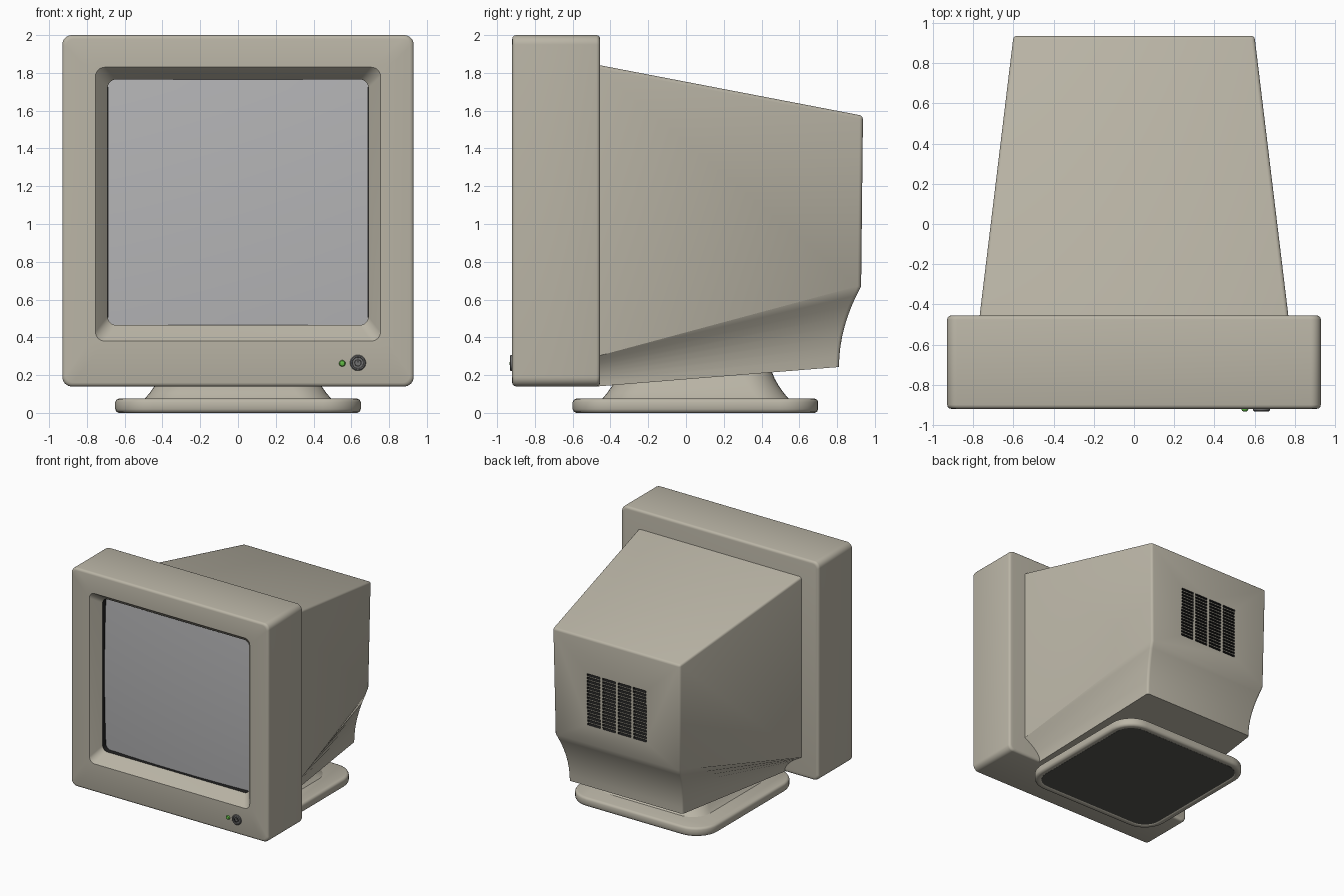
import bpy, bmesh, math
from mathutils import Matrix

if "Cube" in bpy.data.objects:
    bpy.data.objects.remove(bpy.data.objects["Cube"])


def material(name, rgb):
    m = bpy.data.materials.new(name)
    m.diffuse_color = (*rgb, 1)
    m.use_nodes = True
    m.node_tree.nodes["Principled BSDF"].inputs["Base Color"].default_value = m.diffuse_color
    return m


BEIGE = material("beige", (0.49, 0.46, 0.38))
DARK = material("dark", (0.015, 0.015, 0.015))
PAD = material("pad_grey", (0.09, 0.09, 0.08))
GLASS = material("screen_grey", (0.46, 0.46, 0.47))
METAL = material("button_grey", (0.16, 0.16, 0.16))
GREEN = material("led_green", (0.12, 0.5, 0.06))


def finish(bm, name, mat, angle=35):
    bmesh.ops.recalc_face_normals(bm, faces=bm.faces)
    me = bpy.data.meshes.new(name)
    bm.to_mesh(me)
    bm.free()
    ob = bpy.data.objects.new(name, me)
    bpy.context.collection.objects.link(ob)
    me.materials.append(mat)
    smooth(ob, angle)
    return ob


def smooth(ob, angle=35):
    bpy.ops.object.select_all(action='DESELECT')
    ob.select_set(True)
    bpy.context.view_layer.objects.active = ob
    bpy.ops.object.shade_smooth_by_angle(angle=math.radians(angle))


def rrect(w, h, r, n=8):
    """Rounded rectangle outline with half sizes w, h."""
    pts = []
    for k, (sx, sy) in enumerate(((1, 1), (-1, 1), (-1, -1), (1, -1))):
        for i in range(n + 1):
            a = math.pi / 2 * (k + i / n)
            pts.append((sx * (w - r) + r * math.cos(a), sy * (h - r) + r * math.sin(a)))
    return pts


def loft(name, rings, mat, angle=35):
    """Skin closed rings of 3D points and cap both ends."""
    bm = bmesh.new()
    rows = [[bm.verts.new(p) for p in ring] for ring in rings]
    n = len(rows[0])
    for a, b in zip(rows, rows[1:]):
        for i in range(n):
            j = (i + 1) % n
            bm.faces.new((a[i], a[j], b[j], b[i]))
    bm.faces.new(rows[0])
    bm.faces.new(rows[-1])
    return finish(bm, name, mat, angle)


def front_ring(w, h, r, y, zc):
    return [(a, y, zc + b) for a, b in rrect(w, h, r)]


def flat_ring(w, r, z):
    return [(a, 0.05 + b, z) for a, b in rrect(w, w, r)]


def lerp(a, b, t):
    return a + (b - a) * t


# Front bezel with rounded rims and a sloped recess
R = 0.02
arc = [(R * (1 - math.sin(t)), R * (1 - math.cos(t))) for t in (0, math.pi / 6, math.pi / 3, math.pi / 2)]
rings = []
for inset, d in arc:
    rings.append(front_ring(0.93 - inset, 0.93 - inset, 0.05 - inset / 2, -0.455 - d, 1.07))
for inset, d in reversed(arc):
    rings.append(front_ring(0.93 - inset, 0.93 - inset, 0.05 - inset / 2, -0.92 + d, 1.07))
rings.append(front_ring(0.755, 0.725, 0.05, -0.92, 1.105))
rings.append(front_ring(0.748, 0.718, 0.05, -0.912, 1.105))
rings.append(front_ring(0.69, 0.65, 0.045, -0.835, 1.115))
rings.append(front_ring(0.69, 0.65, 0.045, -0.77, 1.115))
bezel = loft("bezel", rings, BEIGE)
bezel.data.materials.append(DARK)
for p in bezel.data.polygons:          # shadow gap around the tube
    if -0.83 < p.center.y < -0.765 and abs(p.center.x) < 0.7 and 0.45 < p.center.z < 1.78:
        p.material_index = 1

# Bulging screen
bm = bmesh.new()
bmesh.ops.create_grid(bm, x_segments=24, y_segments=24, size=1)
for v in bm.verts:
    x, z = v.co.x, v.co.y
    v.co = (x * 0.689, -0.83 + 0.02 * x * x + 0.02 * z * z, 1.115 + z * 0.649)
screen = finish(bm, "screen", GLASS)
if screen.data.polygons[0].normal.y > 0:
    screen.data.flip_normals()

# Tapered rear housing with a concave lower skirt: (x front, x back, y back, z front, z back)
top = (0.77, 0.60, 0.937, 1.843, 1.573)
ridge = (0.77, 0.585, 0.927, 0.30, 0.67)
base = (0.61, 0.535, 0.81, 0.14, 0.243)
levels = [top]
N = 8
for i in range(N + 1):
    u = i / N
    f = 1 - (1 - u) ** 2
    levels.append([lerp(ridge[k], base[k], u if k > 2 else f) for k in range(5)])
bm = bmesh.new()
rows = []
for xf, xb, yb, zf, zb in levels:
    rows.append([bm.verts.new(c) for c in
                 ((-xf, -0.47, zf), (xf, -0.47, zf), (xb, yb, zb), (-xb, yb, zb))])
for a, b in zip(rows, rows[1:]):
    for i in range(1, 4):
        j = (i + 1) % 4
        bm.faces.new((a[i], a[j], b[j], b[i]))
bm.faces.new(rows[0])
bm.faces.new(rows[-1])
bm.faces.new([r[0] for r in rows] + [r[1] for r in reversed(rows)])
bmesh.ops.recalc_face_normals(bm, faces=bm.faces)
t = rows[0]
soft = [bm.edges.get(e) for e in ((t[1], t[2]), (t[2], t[3]), (t[3], t[0]))]
for a, b in zip(rows, rows[1:]):
    soft += [bm.edges.get((a[k], b[k])) for k in (2, 3)]
bmesh.ops.bevel(bm, geom=soft, offset=0.018, segments=3, profile=0.5,
                affect='EDGES', clamp_overlap=True)
body = finish(bm, "rear_housing", BEIGE, 30)
body.data.materials.append(DARK)

# Vent slots: four columns cut into the back
bm = bmesh.new()
ROWS = 16
for c in range(4):
    for r in range(ROWS):
        m = (Matrix.Translation(((c - 1.5) * 0.145, 0.93, 0.84 + r * 0.42 / (ROWS - 1)))
             @ Matrix.Diagonal((0.122, 0.08, 0.018, 1)))
        bmesh.ops.create_cube(bm, size=1, matrix=m)
cutter = finish(bm, "vent_cutter", DARK)
cutter.hide_render = True
mod = body.modifiers.new("vents", 'BOOLEAN')
mod.operation = 'DIFFERENCE'
mod.solver = 'EXACT'
mod.material_mode = 'TRANSFER'
mod.object = cutter
bpy.context.view_layer.objects.active = body
bpy.ops.object.modifier_apply(modifier="vents")
bpy.data.objects.remove(cutter)
smooth(body, 30)

# Stand: flared neck cut to the sloping underside, foot plate and pad
neck = []
for w, z in ((0.50, 0.07), (0.485, 0.085), (0.468, 0.105), (0.44, 0.145), (0.42, 0.18), (0.40, 0.23)):
    neck.append([(x, y, min(z, 0.15 + 0.081 * (y + 0.46) + z * 0.02))
                 for x, y, z in flat_ring(w, 0.16, z)])
loft("stand_neck", neck, BEIGE, 40)
loft("stand_foot", [flat_ring(w, w - 0.45, z) for w, z in (
    (0.59, 0.012), (0.60, 0.003), (0.61, 0), (0.63, 0), (0.644, 0.006), (0.65, 0.02),
    (0.65, 0.058), (0.644, 0.07), (0.63, 0.076))], BEIGE, 50)
loft("foot_pad", [flat_ring(0.595, 0.145, z) for z in (0.006, 0.02)], PAD)


# Power button and indicator light
def disc(name, x, z, profile, mat):
    loft(name, [[(x + r * math.cos(k * math.pi / 16), y, z + r * math.sin(k * math.pi / 16))
                 for k in range(32)] for r, y in profile], mat)


disc("power_button", 0.635, 0.265,
     ((0.042, -0.91), (0.042, -0.928), (0.037, -0.933), (0.031, -0.933), (0.029, -0.928)), METAL)
disc("power_light", 0.552, 0.262,
     ((0.017, -0.91), (0.017, -0.924), (0.013, -0.931), (0.006, -0.934)), GREEN)

# Raised power mark: open ring with a bar
bm = bmesh.new()
for k in range(20):
    a = math.radians(125 + 290 * k / 19)
    m = (Matrix.Translation((0.635 + 0.017 * math.cos(a), -0.929, 0.265 + 0.017 * math.sin(a)))
         @ Matrix.Rotation(-a, 4, 'Y') @ Matrix.Diagonal((0.005, 0.006, 0.006, 1)))
    bmesh.ops.create_cube(bm, size=1, matrix=m)
bmesh.ops.create_cube(bm, size=1, matrix=Matrix.Translation((0.635, -0.929, 0.278))
                      @ Matrix.Diagonal((0.005, 0.006, 0.022, 1)))
finish(bm, "power_mark", DARK)
